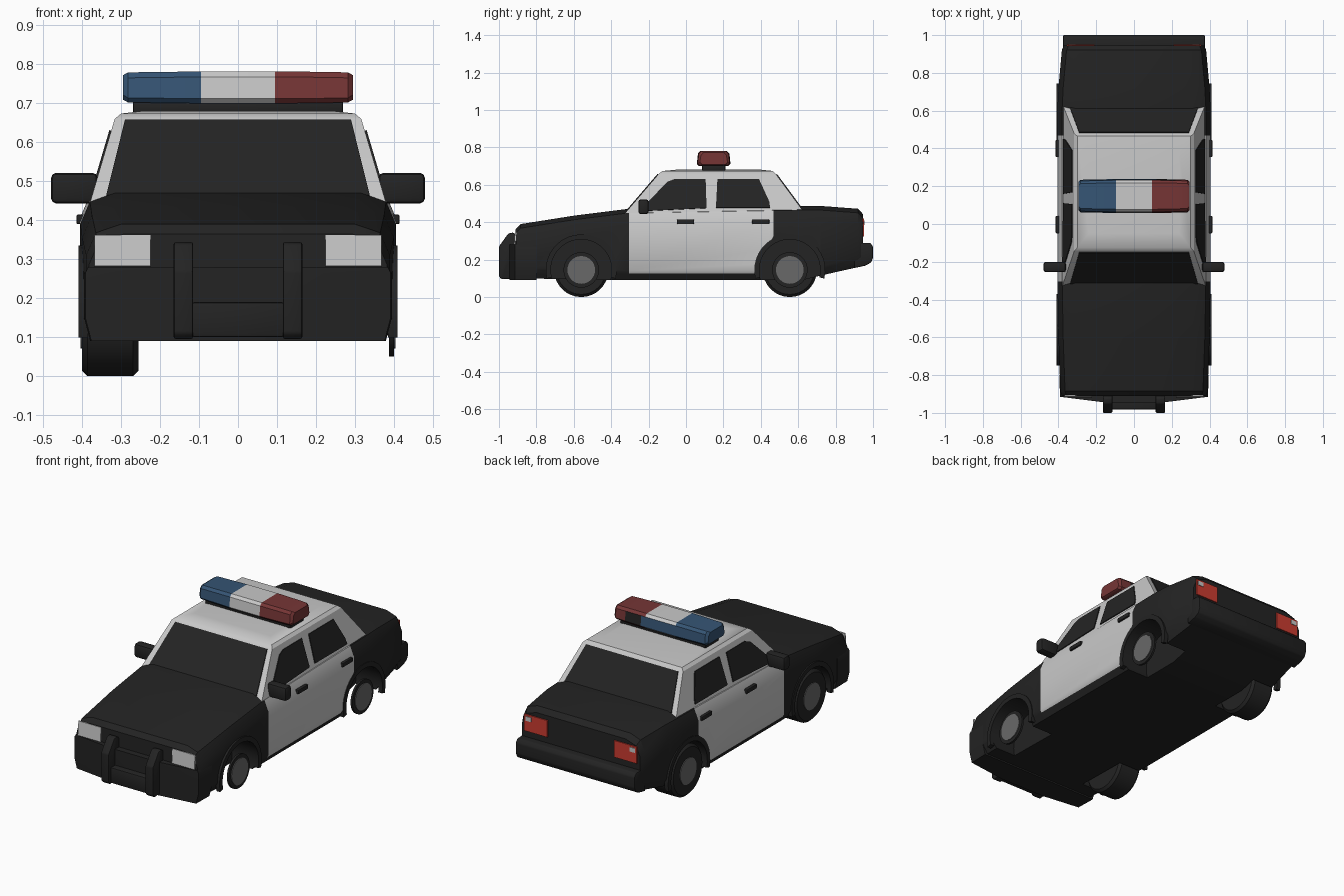
import bpy, bmesh, math
from mathutils import Vector

if "Cube" in bpy.data.objects:
    bpy.data.objects.remove(bpy.data.objects["Cube"])


def material(name, rgb):
    m = bpy.data.materials.new(name)
    m.diffuse_color = (*rgb, 1)
    m.use_nodes = True
    m.node_tree.nodes["Principled BSDF"].inputs["Base Color"].default_value = m.diffuse_color
    return m


BLACK = material("black paint", (0.017, 0.017, 0.017))
WHITE = material("white paint", (0.58, 0.58, 0.58))
GREY = material("hub grey", (0.14, 0.14, 0.14))
BLUE = material("blue lens", (0.036, 0.09, 0.175))
RED = material("red lens", (0.18, 0.036, 0.036))
TAIL = material("tail light red", (0.60, 0.045, 0.03))


def smooth(mesh):
    mesh.shade_smooth()
    mesh.set_sharp_from_angle(angle=math.radians(32))


def loft(name, rings, mats, bevel=0.0):
    """Skin a list of equal-length point rings and cap both ends."""
    bm = bmesh.new()
    vs = [[bm.verts.new(p) for p in r] for r in rings]
    n = len(vs[0])
    for a, b in zip(vs, vs[1:]):
        for i in range(n):
            bm.faces.new((a[i], a[(i + 1) % n], b[(i + 1) % n], b[i]))
    bm.faces.new(vs[0])
    bm.faces.new(vs[-1])
    bmesh.ops.recalc_face_normals(bm, faces=bm.faces)
    if bevel:
        bmesh.ops.bevel(bm, geom=bm.edges[:], offset=bevel, segments=2,
                        profile=0.5, affect='EDGES')
    mesh = bpy.data.meshes.new(name)
    bm.to_mesh(mesh)
    bm.free()
    for m in mats:
        mesh.materials.append(m)
    smooth(mesh)
    ob = bpy.data.objects.new(name, mesh)
    bpy.context.collection.objects.link(ob)
    return ob


def prism_x(name, pts, x0, x1, mat, bevel=0.0):
    """Extrude a (y, z) outline along x."""
    return loft(name, [[(x, y, z) for y, z in pts] for x in (x0, x1)], [mat], bevel)


def box(name, lo, hi, mat, bevel=0.0):
    (x0, y0, z0), (x1, y1, z1) = lo, hi
    return prism_x(name, [(y0, z0), (y1, z0), (y1, z1), (y0, z1)], x0, x1, mat, bevel)


def disc(name, y, r, x0, x1, mat, edge=0.0):
    """Wheel-shaped cylinder on the x axis with a chamfered rim."""
    def ring(x, rad):
        return [(x, y + rad * math.cos(a * math.tau / 32),
                 AXLE_Z + rad * math.sin(a * math.tau / 32)) for a in range(32)]
    rings = [ring(x0, r - edge), ring(x0 + edge, r), ring(x1 - edge, r), ring(x1, r - edge)] \
        if edge else [ring(x0, r), ring(x1, r)]
    return loft(name, rings, [mat])


def plate(name, pts, out, mat, t=0.005):
    """Thin flat panel raised in the direction 'out'."""
    pts = [Vector(p) for p in pts]
    n = (pts[1] - pts[0]).cross(pts[2] - pts[0]).normalized()
    if n.dot(Vector(out)) < 0:
        n.negate()
    return loft(name, [[p - n * t * 0.5 for p in pts], [p + n * t for p in pts]], [mat])


AXLE_Z = 0.145
AXLES = {"front": -0.56, "rear": 0.555}
SIDES = {"left": -1, "right": 1}

# Lower body: cross-sections along the car (y, bottom, top, half width)
stations = [(-0.91, 0.10, 0.365, 0.383), (-0.885, 0.10, 0.39, 0.39),
            (-0.60, 0.095, 0.435, 0.40), (-0.32, 0.09, 0.47, 0.405),
            (0.62, 0.09, 0.487, 0.405), (0.72, 0.115, 0.487, 0.40),
            (0.92, 0.16, 0.472, 0.382), (0.945, 0.165, 0.445, 0.372)]
rings = []
for y, zb, zt, w in stations:
    half = [(w - 0.03, zb), (w, zb + 0.05), (w, zt - 0.08), (w - 0.025, zt - 0.022), (w - 0.09, zt)]
    rings.append([(x, y, z) for x, z in half] + [(-x, y, z) for x, z in reversed(half)])
body = loft("body", rings, [BLACK, WHITE])

# Wheel wells
for end, y in AXLES.items():
    for side, s in SIDES.items():
        cutter = disc("well_cutter", y, 0.165, *sorted((s * 0.24, s * 0.5)), BLACK)
        cutter.hide_render = True
        mod = body.modifiers.new("well", 'BOOLEAN')
        mod.operation, mod.solver, mod.object = 'DIFFERENCE', 'EXACT', cutter
        bpy.context.view_layer.objects.active = body
        bpy.ops.object.modifier_apply(modifier=mod.name)
        bpy.data.objects.remove(cutter)

# White door area, cut into the body sides
bm = bmesh.new()
bm.from_mesh(body.data)
slant = Vector((0, 0.18, -0.09)).normalized()
cuts = [((0, -0.305, 0), (0, 1, 0)), ((0, 0.468, 0), (0, 1, 0)),
        ((0, 0, 0.125), (0, 0, 1)), ((0, 0.37, 0.13), slant)]
for co, no in cuts:
    bmesh.ops.bisect_plane(bm, geom=bm.verts[:] + bm.edges[:] + bm.faces[:], plane_co=co, plane_no=no)
for f in bm.faces:
    c = f.calc_center_median()
    door = -0.305 < c.y < 0.468 and c.z > 0.125 and (c - Vector((0, 0.37, 0.13))).dot(slant) < 0
    f.material_index = int(door and abs(c.x) > 0.33 and f.normal.x * c.x > 0)
bm.to_mesh(body.data)
bm.free()
smooth(body.data)


# Cabin: sloping sides, described by height
def cab(z):
    t = (z - 0.455) / 0.21
    return 0.377 - 0.062 * t, -0.32 + 0.18 * t, 0.63 - 0.155 * t


def rect(x, y0, y1, z):
    return [(-x, y0, z), (x, y0, z), (x, y1, z), (-x, y1, z)]


loft("cabin", [rect(*cab(0.44), 0.44), rect(*cab(0.66), 0.66),
               rect(0.30, -0.125, 0.465, 0.674), rect(0.24, -0.05, 0.40, 0.681)], [WHITE])

# Windscreen and rear window
for name, k, z0 in (("windscreen", 1, 0.462), ("rear_window", 2, 0.48)):
    plate(name, [(-0.338, cab(z0)[k], z0), (0.338, cab(z0)[k], z0),
                 (0.29, cab(0.655)[k], 0.655), (-0.29, cab(0.655)[k], 0.655)],
          (0, -1 if k == 1 else 1, 0.5), BLACK)

front_glass = [(-0.25, 0.458), (0.11, 0.475), (0.105, 0.63), (-0.06, 0.63), (-0.10, 0.615)]
rear_glass = [(0.16, 0.477), (0.45, 0.477), (0.445, 0.51), (0.39, 0.63), (0.168, 0.63)]
for side, s in SIDES.items():
    # Side windows
    for end, pts in (("front", front_glass), ("rear", rear_glass)):
        plate(f"{side}_{end}_window", [(s * cab(z)[0], y, z) for y, z in pts], (s, 0, 0), BLACK)
    # Door handles
    for end, y in (("front", -0.003), ("rear", 0.40)):
        box(f"{side}_{end}_handle", (s * 0.403 - 0.012, y - 0.046, 0.39),
            (s * 0.403 + 0.012, y + 0.046, 0.415), BLACK, 0.005)
    # Wing mirrors
    xs = sorted((s * 0.36, s * 0.48))
    box(f"{side}_mirror", (xs[0], -0.255, 0.443), (xs[1], -0.20, 0.522), BLACK, 0.014)
    # Headlights, tail lights and reversing lamps
    xs = (s * 0.225, s * 0.368)
    plate(f"{side}_headlight", [(xs[0], -0.914, 0.282), (xs[1], -0.914, 0.282),
                                (xs[1], -0.908, 0.362), (xs[0], -0.908, 0.362)], (0, -1, 0), WHITE)
    xs = (s * 0.21, s * 0.355)
    plate(f"{side}_tail_light", [(xs[0], 0.946, 0.325), (xs[1], 0.946, 0.325),
                                 (xs[1], 0.946, 0.42), (xs[0], 0.946, 0.42)], (0, 1, 0), TAIL)
    xs = (s * 0.31, s * 0.345)
    plate(f"{side}_reversing_lamp", [(xs[0], 0.949, 0.385), (xs[1], 0.949, 0.385),
                                     (xs[1], 0.949, 0.41), (xs[0], 0.949, 0.41)], (0, 1, 0), WHITE)
    # Push bar uprights
    prism_x(f"{side}_push_bar", [(-0.90, 0.10), (-0.985, 0.095), (-1.0, 0.11), (-1.0, 0.27),
                                 (-0.95, 0.34), (-0.925, 0.345), (-0.90, 0.33)],
            *sorted((s * 0.115, s * 0.165)), BLACK, 0.006)
    for end, y in AXLES.items():
        # Wheel arch lips
        arc = [math.radians(-14 + 208 * i / 20) for i in range(21)]
        lip = [(y + 0.19 * math.cos(a), AXLE_Z + 0.19 * math.sin(a)) for a in arc]
        lip += [(y + 0.163 * math.cos(a), AXLE_Z + 0.163 * math.sin(a)) for a in reversed(arc)]
        prism_x(f"{side}_{end}_arch", lip, s * 0.385, s * 0.409, BLACK)
        # Wheels: full tyres on the left, thin rims on the right
        if s < 0:
            disc(f"{side}_{end}_tyre", y, 0.145, -0.40, -0.255, BLACK, 0.014)
        else:
            disc(f"{side}_{end}_rim", y, 0.095, 0.388, 0.40, BLACK)
        disc(f"{side}_{end}_hub", y, 0.074, *sorted((s * 0.395, s * 0.404)), GREY)

# Push bar cross plate
box("push_bar_plate", (-0.12, -0.982, 0.10), (0.12, -0.90, 0.19), BLACK, 0.008)

# Front and rear bumpers
outline = [(-0.393, -0.80), (-0.39, -0.915), (-0.15, -0.945),
           (0.15, -0.945), (0.39, -0.915), (0.393, -0.80)]
loft("front_bumper", [[(x * k, y, z) for x, y in outline] for k, z in
                      ((0.965, 0.09), (1.005, 0.15), (1.005, 0.265), (0.985, 0.28))], [BLACK])
prism_x("rear_bumper", [(0.90, 0.155), (0.96, 0.168), (0.99, 0.185), (1.0, 0.21),
                        (1.0, 0.27), (0.985, 0.29), (0.90, 0.29)], -0.376, 0.376, BLACK, 0.006)

# Roof light bar with coloured sections
box("light_bar_base", (-0.27, 0.085, 0.672), (0.27, 0.21, 0.71), BLACK, 0.008)
rings = []
for x, g in ((-0.295, 0.016), (-0.282, 0.004), (-0.095, 0), (0.095, 0), (0.12, 0),
             (0.22, 0.002), (0.282, 0.004), (0.295, 0.016)):
    y0, y1, z0, z1 = 0.058 + g, 0.238 - g, 0.70 + g * 0.6, 0.782 - g * 0.6
    rings.append([(x, y0 + 0.012, z0), (x, y1 - 0.012, z0), (x, y1, z0 + 0.012), (x, y1 - 0.006, z1 - 0.014),
                  (x, y1 - 0.02, z1), (x, y0 + 0.02, z1), (x, y0 + 0.006, z1 - 0.014), (x, y0, z0 + 0.012)])
bar = loft("light_bar", rings, [BLUE, WHITE, RED, BLACK])
for p in bar.data.polygons:
    x = p.center.x
    if p.normal.y > 0.8:
        p.material_index = 0 if x < 0.12 else 3 if x < 0.22 else 2
    else:
        p.material_index = 0 if x < -0.095 else 1 if x < 0.095 else 2
